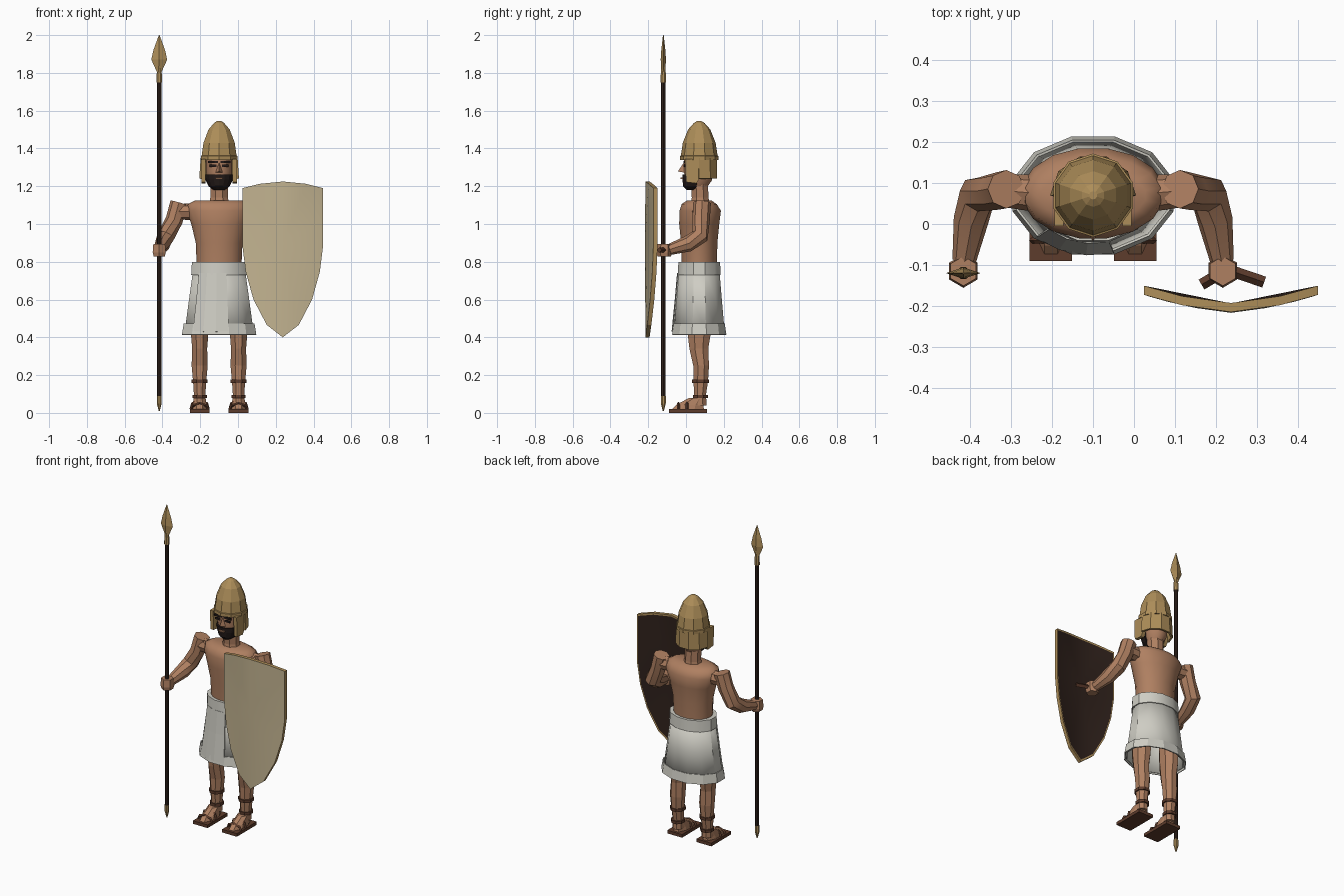
import bpy, bmesh, math
from mathutils import Vector

if "Cube" in bpy.data.objects:
    bpy.data.objects.remove(bpy.data.objects["Cube"])

CX, CY = -0.10, 0.07  # body axis


def material(name, rgb):
    m = bpy.data.materials.new(name)
    m.diffuse_color = (*rgb, 1)
    m.use_nodes = True
    m.node_tree.nodes["Principled BSDF"].inputs["Base Color"].default_value = m.diffuse_color
    return m


SKIN = material("skin", (0.43, 0.215, 0.12))
BRONZE = material("bronze", (0.42, 0.27, 0.10))
LINEN = material("linen", (0.62, 0.61, 0.55))
HIDE = material("pale hide", (0.54, 0.45, 0.28))
LEATHER = material("leather", (0.11, 0.045, 0.025))
WOOD = material("dark wood", (0.028, 0.015, 0.011))
HAIR = material("black hair", (0.016, 0.010, 0.009))


def make(name, verts, faces, mats, smooth=0):
    me = bpy.data.meshes.new(name)
    me.from_pydata([tuple(v) for v in verts], [], faces)
    bm = bmesh.new()
    bm.from_mesh(me)
    bmesh.ops.recalc_face_normals(bm, faces=bm.faces)
    bm.to_mesh(me)
    bm.free()
    for m in mats:
        me.materials.append(m)
    if smooth:
        me.shade_smooth()
        me.set_sharp_from_angle(angle=math.radians(smooth))
    ob = bpy.data.objects.new(name, me)
    bpy.context.collection.objects.link(ob)
    return ob


def bridge(name, rings, mat, smooth=0, closed=True, caps=True):
    n = len(rings[0])
    verts = [p for r in rings for p in r]
    faces = []
    for k in range(len(rings) - 1):
        for i in range(n if closed else n - 1):
            j = (i + 1) % n
            faces.append((k*n + i, k*n + j, k*n + n + j, k*n + n + i))
    if caps and closed:
        faces.append(tuple(range(n)))
        faces.append(tuple(range(len(verts) - n, len(verts))))
    return make(name, verts, faces, [mat], smooth)


def loft(name, rings, mat, n=10, cx=CX, smooth=0, caps=True, arc=None, thick=0):
    """Stack of ellipses (cy, z, rx, ry); arc = start and end degrees for an open shell."""
    if arc:
        a0, a1 = map(math.radians, arc)
        angs = [a0 + (a1 - a0) * i / (n - 1) for i in range(n)]
    else:
        angs = [2 * math.pi * (i + 0.5) / n for i in range(n)]
    pts = [[(cx + rx*math.cos(a), cy + ry*math.sin(a), z) for a in angs]
           for cy, z, rx, ry in rings]
    ob = bridge(name, pts, mat, smooth, arc is None, caps)
    if thick:
        s = ob.modifiers.new("thickness", 'SOLIDIFY')
        s.thickness = thick
        s.offset = -1
    return ob


def tube(name, path, mat, n=8, ref=(1, 0, 0), smooth=0):
    """Round limb through points (x, y, z, radius)."""
    ps = [Vector(p[:3]) for p in path]
    rings = []
    for k, p in enumerate(ps):
        t = (ps[min(k + 1, len(ps) - 1)] - ps[max(k - 1, 0)]).normalized()
        u = t.cross(Vector(ref)).normalized()
        v = t.cross(u)
        r = path[k][3]
        rings.append([p + r*(u*math.cos(2*math.pi*i/n) + v*math.sin(2*math.pi*i/n)) for i in range(n)])
    return bridge(name, rings, mat, smooth)


def box(name, lo, hi, mat):
    (a, b, c), (d, e, f) = lo, hi
    return bridge(name, [[(a, b, z), (d, b, z), (d, e, z), (a, e, z)] for z in (c, f)], mat)


# torso, neck and head
loft("torso", [(CY, 0.76, 0.12, 0.095), (CY, 0.90, 0.126, 0.098), (CY, 1.0, 0.150, 0.108),
               (CY + .005, 1.07, 0.176, 0.112), (CY, 1.105, 0.168, 0.095), (CY, 1.125, 0.13, 0.065)],
     SKIN, 16, smooth=50)
loft("neck", [(0.075, 1.10, 0.06, 0.055), (0.075, 1.14, 0.05, 0.048), (0.07, 1.24, 0.05, 0.048)], SKIN, 8)
loft("head", [(0.06, 1.19, 0.042, 0.05), (0.065, 1.23, 0.064, 0.074), (0.067, 1.28, 0.072, 0.08),
              (0.067, 1.38, 0.072, 0.08)], SKIN, 12, smooth=40)
loft("beard", [(0.05, 1.18, 0.03, 0.045), (0.055, 1.20, 0.056, 0.07), (0.06, 1.235, 0.073, 0.079),
               (0.064, 1.262, 0.077, 0.083)], HAIR, 9, arc=(180, 360), thick=0.02)
box("mouth", (CX - .018, -0.028, 1.238), (CX + .018, -0.015, 1.246), SKIN)
make("nose", [(CX - .02, -.008, 1.272), (CX + .02, -.008, 1.272), (CX, -.043, 1.278), (CX, -.012, 1.325)],
     [(0, 1, 2), (0, 2, 3), (1, 2, 3), (0, 1, 3)], [SKIN])
for s in (-1, 1):
    for part, z0, z1, m, w in (("eyebrow", 1.322, 1.334, HAIR, .026), ("eye", 1.302, 1.314, HAIR, .018)):
        x = CX + s * 0.033
        box(part, (x - w, -0.014, z0), (x + w, -0.006, z1), m)

# helmet with brim, neck guard and cheek flaps
loft("helmet", [(CY, 1.34, 0.102, 0.102), (CY, 1.36, 0.102, 0.102), (CY, 1.362, 0.097, 0.097),
                (CY, 1.43, 0.087, 0.087), (CY, 1.50, 0.059, 0.059), (CY, 1.535, 0.028, 0.028),
                (CY, 1.546, 0.010, 0.010)], BRONZE, 10)
loft("neck_guard", [(CY, 1.24, 0.105, 0.10), (CY, 1.35, 0.098, 0.098)], BRONZE, 6,
     arc=(0, 180), thick=0.012)
for s in (-1, 1):
    x0, x1 = sorted((CX + s * 0.072, CX + s * 0.094))
    bridge("cheek_flap", [[(x, -0.005, 1.345), (x, 0.075, 1.345), (x, 0.072, 1.24),
                           (x, 0.055, 1.215), (x, 0.0, 1.222)] for x in (x0, x1)], BRONZE)

# kilt
loft("kilt", [(CY, 0.76, 0.142, 0.110), (CY, 0.60, 0.165, 0.124), (CY, 0.42, 0.190, 0.140)],
     LINEN, 12, smooth=35, caps=False, thick=0.006)
loft("kilt_belt", [(CY, 0.73, 0.153, 0.118), (CY, 0.80, 0.149, 0.114)], LINEN, 12, smooth=35)
loft("kilt_hem", [(CY, 0.414, 0.204, 0.149), (CY, 0.472, 0.194, 0.140)], LINEN, 12, caps=False, thick=0.006)
loft("kilt_wrap", [(CY, 0.43, 0.197, 0.147), (CY, 0.60, 0.171, 0.130), (CY, 0.74, 0.152, 0.118)],
     LINEN, 4, arc=(225, 285), thick=0.006)

for s, side in ((-1, "right"), (1, "left")):
    # leg, foot and sandal
    lx = CX + s * 0.103
    loft(side + "_leg", [(0.075, 0.04, 0.034, 0.036), (0.075, 0.10, 0.033, 0.034), (0.078, 0.17, 0.038, 0.042),
                         (0.080, 0.25, 0.046, 0.045), (0.068, 0.34, 0.043, 0.054), (0.070, 0.42, 0.050, 0.066),
                         (0.070, 0.62, 0.058, 0.070)], SKIN, 8, cx=lx)
    loft(side + "_foot", [(0.01, 0.018, 0.042, 0.092), (0.02, 0.042, 0.040, 0.078), (0.055, 0.078, 0.034, 0.045)],
         SKIN, 8, cx=lx)
    box(side + "_sole", (lx - .052, -0.09, 0), (lx + .052, 0.11, 0.02), LEATHER)
    for y, h in ((-0.04, 0.05), (0.005, 0.066)):
        tube(side + "_strap", [(lx + x, y, z, 0.008) for x, z in
             ((-.046, .018), (-.038, h*.75), (0, h), (.038, h*.75), (.046, .018))], LEATHER, 4, (0, 1, 0))
    for z, r in ((0.078, 0.041), (0.158, 0.046)):
        loft(side + "_ankle_band", [(0.077, z, r, r + .002), (0.077, z + 0.018, r, r + .002)], LEATHER, 8, cx=lx)

    # arm and fist, measured outward from the body axis
    arm = [(0.212, 0.085, 1.112, 0.047), (0.238, 0.080, 1.02, 0.046), (0.282, 0.072, 0.935, 0.047),
           (0.298, 0.01, 0.895, 0.043), (0.315, -0.09, 0.864, 0.029)]
    tube(side + "_arm", [(CX + s*x, y, z, r) for x, y, z, r in arm], SKIN, 8, smooth=35)
    tube(side + "_shoulder", [(CX + s*x, y, z, r) for x, y, z, r in
         ((0.14, 0.075, 1.065, 0.045), (0.222, 0.082, 1.065, 0.040))], SKIN, 8, (0, 1, 0))
    loft(side + "_fist", [(-0.115, 0.828, 0.034, 0.036), (-0.115, 0.85, 0.040, 0.041),
                          (-0.115, 0.895, 0.036, 0.036)], SKIN, 6, cx=CX + s * 0.317)

# spear
SX, SY = -0.417, -0.12
tube("spear_shaft", [(SX, SY, 0.05, .012), (SX, SY, 1.77, .012)], WOOD, 8)
loft("spear_butt", [(SY, 0.01, 0.003, 0.003), (SY, 0.05, 0.014, 0.014), (SY, 0.09, 0.014, 0.014)],
     BRONZE, 8, cx=SX)
loft("spear_socket", [(SY, 1.75, 0.016, 0.016), (SY, 1.79, 0.015, 0.015), (SY, 1.84, 0.010, 0.010)],
     BRONZE, 8, cx=SX)
head = [(1.80, .010, .010), (1.87, .042, .014), (1.92, .031, .011), (2.0, .002, .002)]
bridge("spear_head", [[(SX - a, SY, z), (SX, SY - b, z), (SX + a, SY, z), (SX, SY + b, z)]
                      for z, a, b in head], BRONZE)

# curved shield: fanned front and back, metal edge between
HX = 0.237
half = [(0.12, 1.213), (0.213, 1.19), (0.213, 1.03), (0.213, 0.88), (0.196, 0.746), (0.155, 0.60), (0.085, 0.466)]
outline = [(0, 1.225)] + half + [(0, 0.40)] + [(-x, z) for x, z in reversed(half)]
n = len(outline)


def shield_ring(shift, k):
    return [(HX + x*k, -0.215 + shift + 0.042 * (abs(x) / 0.213) ** 1.6, 0.87 + (z - 0.87)*k)
            for x, z in outline]


verts = shield_ring(0, 1) + shield_ring(0.022, 1) + shield_ring(0.021, 0.97)
verts += [(HX, -0.217, 0.90), (HX, -0.194, 0.90)]
faces, slots = [], []
for i in range(n):
    j = (i + 1) % n
    faces += [(i, j, 3*n), (i, n + i, n + j, j), (n + i, 2*n + i, 2*n + j, n + j), (2*n + i, 3*n + 1, 2*n + j)]
    slots += [0, 1, 1, 2]
shield = make("shield", verts, faces, [HIDE, BRONZE, WOOD], smooth=20)
for p, m in zip(shield.data.polygons, slots):
    p.material_index = m
tube("shield_grip", [(0.165, -0.148, 0.862, .014), (0.212, -0.12, 0.862, .014), (0.245, -0.117, 0.862, .014),
                     (0.318, -0.142, 0.862, .014)], LEATHER, 4, (0, 0, 1))
